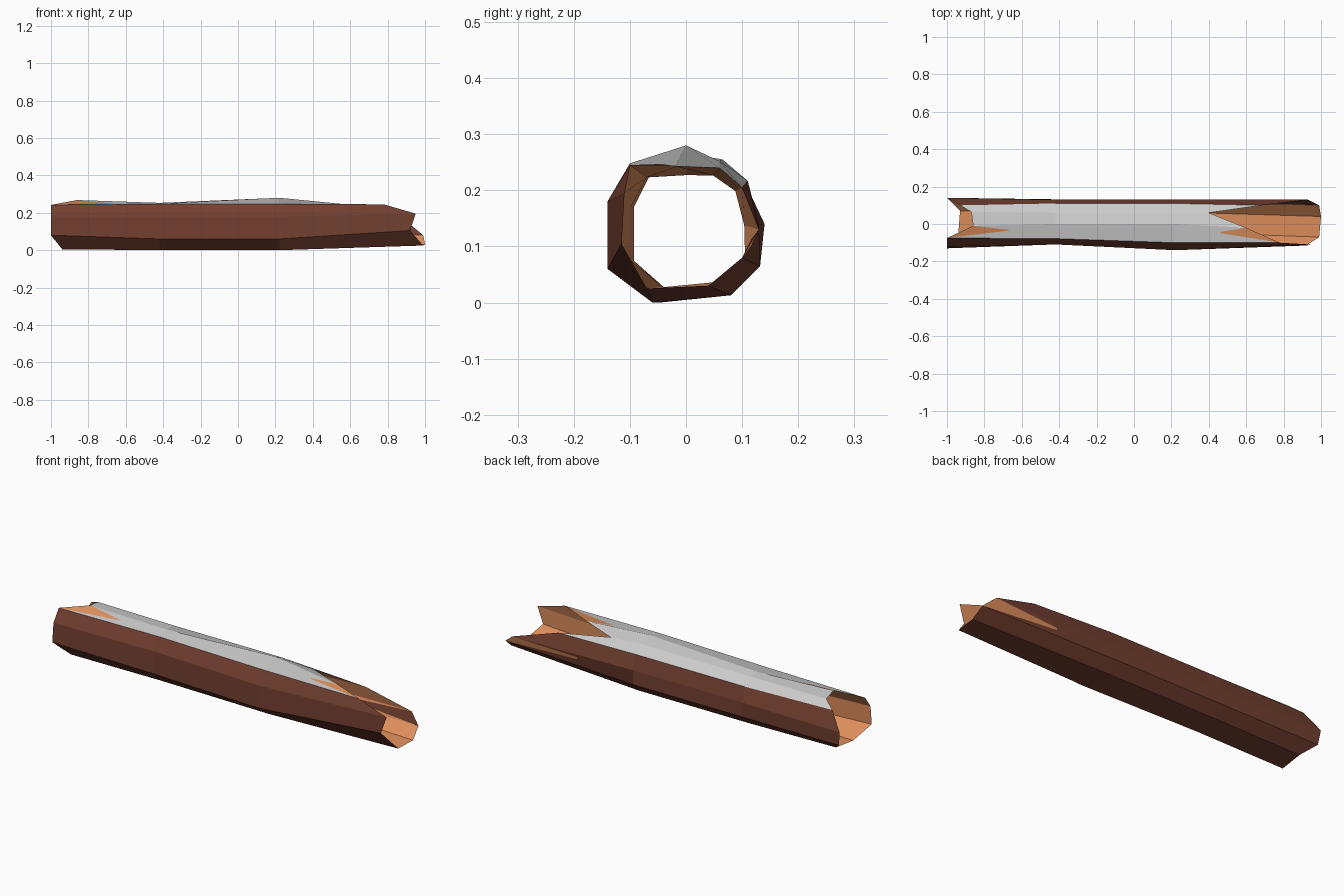
import bpy

if "Cube" in bpy.data.objects:
    bpy.data.objects.remove(bpy.data.objects["Cube"])

# Cross-sections run clockwise seen from +x: front low, over the top, back, bottom
LEFT_END = [(-1, -.13, .08), (-1, -.12, .18), (-1, -.075, .242), (-.86, -.01, .268),
            (-.87, .065, .255), (-.93, .10, .225), (-1, .14, .14), (-.99, .13, .065),
            (-.93, .07, .015), (-.94, -.06, .005)]
RIGHT_END = [(.92, -.115, .105), (.95, -.11, .195), (.78, -.10, .245), (.60, -.02, .243),
             (.40, .06, .24), (.68, .10, .205), (.93, .13, .13), (.99, .10, .08),
             (1, .04, .03), (.99, -.07, .025)]
MIDDLE = [(-.14, .06), (-.14, .18), (-.10, .248), (0, .28), (.06, .252),
          (.11, .217), (.13, .14), (.132, .065), (.08, .013), (-.06, 0)]


def middle_ring(x, front=1.0, top=1.0, bore=1.0):
    """Log section at x; front narrows the -y side, top caps the height, bore shrinks it."""
    ring = []
    for y, z in MIDDLE:
        y, z = (y * front if y < 0 else y), min(z, top)
        ring.append((x, .005 + (y - .005) * bore, .13 + (z - .13) * bore))
    return ring


def loft(name, rings, columns, color=None, inward=False):
    """Skin the chosen strips between successive rings."""
    n = len(rings[0])
    verts = [p for ring in rings for p in ring]
    faces = []
    for i in range(len(rings) - 1):
        for j in columns:
            k = (j + 1) % n
            f = (i * n + j, (i + 1) * n + j, (i + 1) * n + k, i * n + k)
            faces.append(f[::-1] if inward else f)
    mesh = bpy.data.meshes.new(name)
    mesh.from_pydata(verts, [], faces)
    obj = bpy.data.objects.new(name, mesh)
    bpy.context.collection.objects.link(obj)
    # drop ring points that this part does not use
    import bmesh
    bm = bmesh.new()
    bm.from_mesh(mesh)
    bmesh.ops.delete(bm, geom=[v for v in bm.verts if not v.link_faces], context='VERTS')
    bm.to_mesh(mesh)
    bm.free()
    if color:
        mat = bpy.data.materials.new(name)
        mat.diffuse_color = (*color, 1)
        mat.use_nodes = True
        mat.node_tree.nodes["Principled BSDF"].inputs["Base Color"].default_value = mat.diffuse_color
        mesh.materials.append(mat)
    return obj


outer = [LEFT_END, middle_ring(-.42, .78, .253), middle_ring(.22), RIGHT_END]
inner = [LEFT_END, middle_ring(-.42, .85, .253, .79), middle_ring(.22, .9, 1, .79), RIGHT_END]

# Bark shell, grey top cover, and the hollow bore meeting them at the torn ends
loft("bark", outer, [0, 1, 5, 6, 7, 8, 9], (.17, .05, .03))
loft("top_cover", outer, [2, 3, 4])
loft("hollow_inside", inner, range(10), (.75, .28, .11), inward=True)
